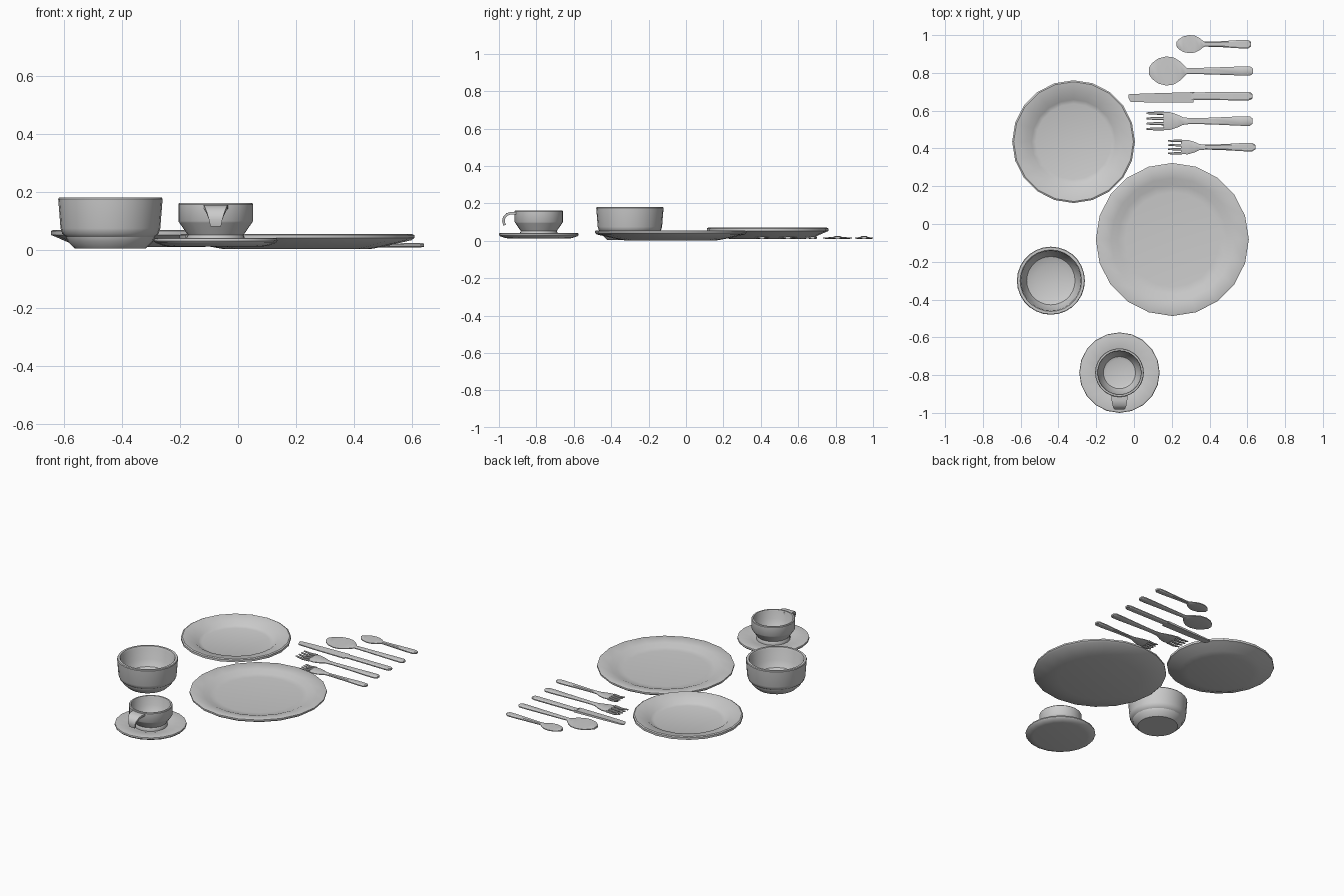
import bpy, bmesh, math

if "Cube" in bpy.data.objects:
    bpy.data.objects.remove(bpy.data.objects["Cube"])


def finish(bm, name, angle=35):
    bmesh.ops.remove_doubles(bm, verts=bm.verts, dist=1e-5)
    bmesh.ops.recalc_face_normals(bm, faces=bm.faces)
    mesh = bpy.data.meshes.new(name)
    bm.to_mesh(mesh)
    bm.free()
    ob = bpy.data.objects.new(name, mesh)
    bpy.context.collection.objects.link(ob)
    bpy.ops.object.select_all(action='DESELECT')
    ob.select_set(True)
    bpy.context.view_layer.objects.active = ob
    bpy.ops.object.shade_smooth_by_angle(angle=math.radians(angle))
    return ob


def lathe(name, cx, cy, profile, sides):
    """Closed (r, z) profile, first and last point capped with flat discs."""
    bm = bmesh.new()
    rings = []
    for r, z in profile:
        rings.append([bm.verts.new((cx + r * math.cos(2 * math.pi * i / sides),
                                    cy + r * math.sin(2 * math.pi * i / sides), z))
                      for i in range(sides)])
    for a, b in zip(rings, rings[1:]):
        for i in range(sides):
            j = (i + 1) % sides
            bm.faces.new((a[i], a[j], b[j], b[i]))
    bm.faces.new(rings[0])
    bm.faces.new(rings[-1])
    return finish(bm, name)


def loft(bm, sections):
    """Skin a list of equal-length point rings and cap the ends."""
    rings = [[bm.verts.new(p) for p in s] for s in sections]
    n = len(rings[0])
    for a, b in zip(rings, rings[1:]):
        for i in range(n):
            j = (i + 1) % n
            bm.faces.new((a[i], a[j], b[j], b[i]))
    bm.faces.new(rings[0])
    bm.faces.new(rings[-1])


def section(x, y, w, z, t, dip=0.0):
    """Flattened eight-sided cross-section; dip hollows the upper side."""
    return [(x, y - w, z - t * .4), (x, y - w * .65, z - t), (x, y + w * .65, z - t),
            (x, y + w, z - t * .4), (x, y + w, z + t * .4), (x, y + w * .65, z + t - dip),
            (x, y - w * .65, z + t - dip), (x, y - w, z + t * .4)]


Z = 0.017  # cutlery mid height


def handle(x0, x1, w0, w1):
    """Stations of a cutlery handle widening to a clipped end."""
    return [(x0, w0, Z, .006, 0), (x0 + (x1 - x0) * .35, w0 * 1.2, Z, .007, 0),
            (x1 - .06, w1, Z, .008, 0), (x1 - .015, w1, Z, .008, 0), (x1, w1 * .55, Z, .006, 0)]


def cutlery(name, y, stations, tines=None):
    bm = bmesh.new()
    loft(bm, [section(x, y, w, z, t, d) for x, w, z, t, d in stations])
    if tines:
        tip, root, half = tines
        for k in (-1, -1 / 3, 1 / 3, 1):
            yy = y + k * half * .83
            loft(bm, [section(tip, yy, half * .09, Z + .003, .003),
                      section((tip + root) / 2, yy, half * .16, Z - .003, .005),
                      section(root + .004, yy, half * .17, Z, .006)])
    return finish(bm, name, 30)


# Plates and saucer
lathe("dinner_plate", 0.203, -0.082,
      [(.25, .003), (.30, .012), (.395, .034), (.405, .042), (.405, .052), (.398, .055),
       (.325, .045), (.29, .030), (.25, .026)], 20)
lathe("side_plate", -0.32, 0.436,
      [(.20, .010), (.25, .020), (.31, .046), (.325, .052), (.325, .066), (.317, .070),
       (.25, .058), (.222, .036), (.20, .030)], 20)
lathe("saucer", -0.077, -0.787,
      [(.165, .013), (.18, .015), (.208, .025), (.213, .032), (.211, .040), (.205, .042),
       (.13, .034), (.11, .028)], 20)

# Bowl with stepped foot
lathe("bowl", -0.44, -0.30,
      [(.122, .005), (.148, .030), (.153, .046), (.166, .056), (.172, .075), (.180, .176),
       (.177, .181), (.163, .181), (.158, .170), (.150, .100), (.128, .062), (.085, .045)], 28)

# Cup
lathe("cup", -0.077, -0.787,
      [(.100, .030), (.100, .045), (.096, .052), (.125, .094), (.129, .100), (.129, .158),
       (.126, .162), (.117, .162), (.114, .155), (.112, .105), (.085, .062), (.07, .056)], 28)

# Open hook handle: (y, z, half width, normal angle in degrees)
bm = bmesh.new()
path = [(-.900, .148, .043, 90), (-.935, .148, .041, 95), (-.957, .142, .037, 120),
        (-.972, .126, .030, 150), (-.976, .105, .023, 180), (-.970, .083, .018, 200)]
rings = []
for y, z, w, a in path:
    dy, dz = .007 * math.cos(math.radians(a)), .007 * math.sin(math.radians(a))
    rings.append([(-.077 - w, y + dy, z + dz), (-.077 + w, y + dy, z + dz),
                  (-.077 + w, y - dy, z - dz), (-.077 - w, y - dy, z - dz)])
loft(bm, rings)
finish(bm, "cup_handle", 40)


# Spoons: oval bowl stations followed by the handle
def spoon(name, y, x0, x1, half, end, w0, w1):
    oval = [(0, .25), (.08, .55), (.24, .86), (.45, 1.0), (.65, .93), (.82, .66), (.94, .36)]
    st = [(x0 + (x1 - x0) * f, half * g, Z - .002 * g, .006, .006 * max(0, g - .4))
          for f, g in oval]
    cutlery(name, y, st + handle(x1, end, w0, w1))


spoon("teaspoon", .952, .225, .375, .048, .62, .013, .022)
spoon("tablespoon", .810, .080, .280, .077, .63, .015, .024)

# Knife: handle and blade with a rounded tip
cutlery("knife_handle", .677, [(.305, .022, Z, .007, 0), (.33, .020, Z, .008, 0),
                               (.60, .023, Z, .008, 0), (.615, .021, Z, .008, 0),
                               (.628, .011, Z, .006, 0)])
bm = bmesh.new()
loft(bm, [[(x, a, Z - .003), (x, b, Z - t), (x, b, Z + t), (x, a, Z + .003)]
          for x, a, b, t in [(-.03, .668, .686, .003), (-.018, .647, .688, .004),
                             (.10, .643, .692, .006), (.315, .642, .698, .007)]])
finish(bm, "knife_blade", 30)

# Forks
cutlery("dinner_fork", .545,
        [(.155, .048, Z, .006, 0), (.19, .047, Z - .002, .006, 0), (.225, .036, Z - .002, .006, 0),
         (.26, .020, Z, .006, 0)] + handle(.30, .628, .015, .025), (.065, .155, .050))
cutlery("dessert_fork", .407,
        [(.25, .037, Z, .006, 0), (.285, .038, Z - .002, .006, 0), (.32, .028, Z - .002, .006, 0),
         (.345, .016, Z, .006, 0)] + handle(.38, .642, .013, .022), (.18, .25, .040))
